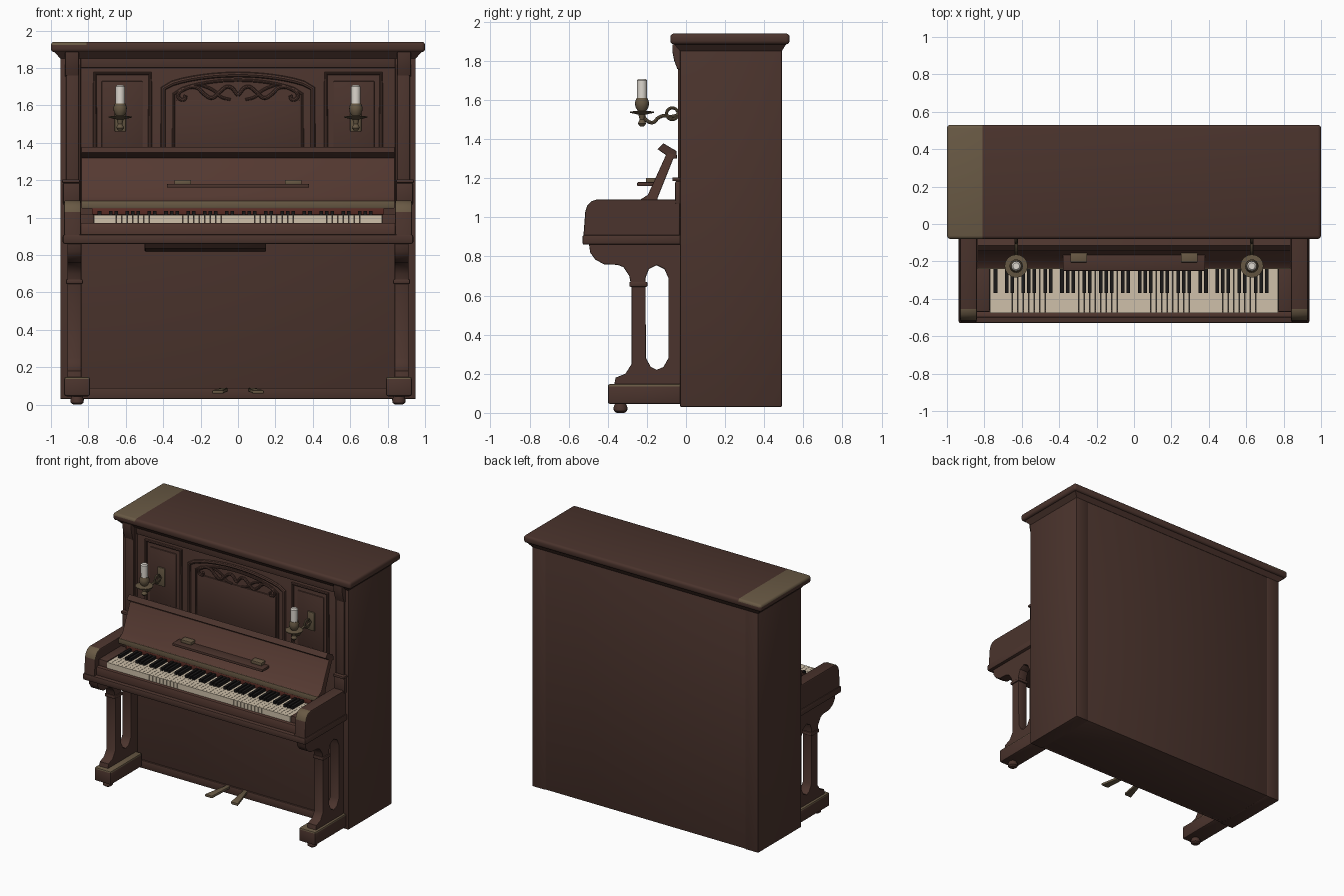
import bpy, bmesh, math
from mathutils import Vector

if "Cube" in bpy.data.objects:
    bpy.data.objects.remove(bpy.data.objects["Cube"])


def mat(name, rgb):
    m = bpy.data.materials.new(name)
    m.diffuse_color = (*rgb, 1)
    m.use_nodes = True
    m.node_tree.nodes["Principled BSDF"].inputs["Base Color"].default_value = m.diffuse_color
    return m


WOOD = mat("dark walnut", (0.070, 0.034, 0.026))
REDWOOD = mat("polished walnut", (0.088, 0.040, 0.030))
WORN = mat("worn wood", (0.140, 0.100, 0.058))
BRASS = mat("aged brass", (0.130, 0.095, 0.055))
IVORY = mat("ivory", (0.62, 0.53, 0.40))
BLACK = mat("ebony", (0.010, 0.009, 0.009))
WAX = mat("candle wax", (0.72, 0.68, 0.62))
FELT = mat("red felt", (0.10, 0.025, 0.018))


def finish(name, bm, *mats):
    me = bpy.data.meshes.new(name)
    bm.normal_update()
    bm.to_mesh(me)
    bm.free()
    for m in mats:
        me.materials.append(m)
    ob = bpy.data.objects.new(name, me)
    bpy.context.collection.objects.link(ob)
    return ob


def box_bm(x0, x1, y0, y1, z0, z1, bevel=0, segs=2, bm=None):
    bm = bm or bmesh.new()
    vs = bmesh.ops.create_cube(bm, size=1)["verts"]
    for v in vs:
        v.co = Vector(((x0 + x1) / 2 + v.co.x * (x1 - x0),
                       (y0 + y1) / 2 + v.co.y * (y1 - y0),
                       (z0 + z1) / 2 + v.co.z * (z1 - z0)))
    if bevel:
        bmesh.ops.bevel(bm, geom=bm.edges[:], offset=bevel, segments=segs,
                        profile=0.5, affect='EDGES')
    return bm


def box(name, x0, x1, y0, y1, z0, z1, m=WOOD, bevel=0.006):
    x0, x1 = min(x0, x1), max(x0, x1)
    return finish(name, box_bm(x0, x1, y0, y1, z0, z1, bevel), m)


def curve_mesh(name, cu, m):
    # turn a curve into a plain mesh object
    tmp = bpy.data.objects.new(name + "_curve", cu)
    bpy.context.collection.objects.link(tmp)
    bpy.context.view_layer.update()
    me = bpy.data.meshes.new_from_object(
        tmp.evaluated_get(bpy.context.evaluated_depsgraph_get()))
    bpy.data.objects.remove(tmp)
    me.name = name
    me.materials.clear()
    me.materials.append(m)
    ob = bpy.data.objects.new(name, me)
    bpy.context.collection.objects.link(ob)
    return ob


def profile(name, loops, x0, x1, m=WOOD, bevel=0.005):
    # side outline (y, z), optional hole loops, extruded along x
    cu = bpy.data.curves.new(name, 'CURVE')
    cu.dimensions = '2D'
    cu.fill_mode = 'BOTH'
    cu.extrude = abs(x1 - x0) / 2 - bevel
    cu.bevel_depth = bevel
    cu.bevel_resolution = 1
    cu.offset = -bevel
    for pts in loops:
        sp = cu.splines.new('POLY')
        sp.points.add(len(pts) - 1)
        for p, (y, z) in zip(sp.points, pts):
            p.co = (y, z, 0, 1)
        sp.use_cyclic_u = True
    ob = curve_mesh(name, cu, m)
    for v in ob.data.vertices:
        y, z, x = v.co
        v.co = (x + (x0 + x1) / 2, y, z)
    return ob


def tube(name, pts, r, m=WOOD, cyclic=False, smooth=False):
    cu = bpy.data.curves.new(name, 'CURVE')
    cu.dimensions = '3D'
    cu.bevel_depth = r
    cu.bevel_resolution = 2
    cu.resolution_u = 6
    cu.use_fill_caps = True
    sp = cu.splines.new('BEZIER' if smooth else 'POLY')
    ps = sp.bezier_points if smooth else sp.points
    ps.add(len(pts) - 1)
    for p, c in zip(ps, pts):
        if smooth:
            p.co = c
            p.handle_left_type = p.handle_right_type = 'AUTO'
        else:
            p.co = (*c, 1)
    sp.use_cyclic_u = cyclic
    return curve_mesh(name, cu, m)


def lathe(name, x, y, prof, m, n=16):
    # turned part from (radius, z) pairs
    bm = bmesh.new()
    rings = [[bm.verts.new((x + r * math.cos(k * math.tau / n), y + r * math.sin(k * math.tau / n), z))
              for k in range(n)] for r, z in prof]
    for a, b in zip(rings, rings[1:]):
        for k in range(n):
            bm.faces.new((a[k], a[(k + 1) % n], b[(k + 1) % n], b[k]))
    bm.faces.new(rings[0][::-1])
    bm.faces.new(rings[-1])
    return finish(name, bm, m)


# cabinet
box("cabinet_body", -0.86, 0.86, -0.008, 0.488, 0.032, 1.885)
for s in (-1, 1):
    box("cabinet_side", s * 0.84, s * 0.95, -0.03, 0.49, 0.03, 1.885)
box("bottom_rail", -0.84, 0.84, -0.02, 0.0, 0.03, 0.09)
box("top_rail", -0.84, 0.84, -0.025, 0.0, 1.80, 1.88)

# lid with a worn left end, over a flared cornice
bm = box_bm(-1, 1, -0.08, 0.53, 1.885, 1.94, 0.018, 3)
bmesh.ops.bisect_plane(bm, geom=bm.verts[:] + bm.edges[:] + bm.faces[:],
                       plane_co=(-0.81, 0, 0), plane_no=(1, 0, 0))
bm.normal_update()
for f in bm.faces:
    if f.calc_center_median().x < -0.81 and f.normal.z > 0.2:
        f.material_index = 1
finish("lid", bm, WOOD, WORN)
bm = box_bm(-0.985, 0.985, -0.065, 0.515, 1.85, 1.89)
for v in bm.verts:
    if v.co.z < 1.87:
        v.co.x *= 0.95 / 0.985
        v.co.y = -0.03 if v.co.y < 0 else 0.49
finish("cornice", bm, WOOD)

# raised panels and mouldings on the upper front
box("centre_panel", -0.33, 0.33, -0.018, 0.0, 1.30, 1.63)
arch = [(-0.4 + 0.05 * i, -0.014, 1.69 + 0.075 * math.sin(math.pi * i / 16) ** 0.6) for i in range(17)]
tube("arched_moulding", [(-0.4, -0.014, 1.30)] + arch + [(0.4, -0.014, 1.30)], 0.014)
inner = [(x * 0.86, y, z - 0.03) for x, y, z in arch]
tube("inner_moulding", [(-0.344, -0.012, 1.30)] + inner + [(0.344, -0.012, 1.30)], 0.008)
for s in (-1, 1):
    tube("carved_scroll", [(s * x, -0.016, z) for x, z in (
        (0, 1.655), (0.05, 1.70), (0.10, 1.67), (0.14, 1.64), (0.18, 1.66), (0.22, 1.695),
        (0.28, 1.69), (0.32, 1.65), (0.29, 1.63), (0.28, 1.655))], 0.010, smooth=True)
    tube("carved_leaf", [(s * x, -0.014, z) for x, z in (
        (0.04, 1.63), (0.09, 1.645), (0.13, 1.68), (0.20, 1.71))], 0.008, smooth=True)
    box("side_panel", s * 0.51, s * 0.73, -0.016, 0.0, 1.32, 1.73)
    tube("side_moulding", [(s * 0.47, -0.012, 1.30), (s * 0.47, -0.012, 1.77),
                           (s * 0.765, -0.012, 1.77), (s * 0.765, -0.012, 1.30)], 0.012)
    # pilaster with capital and base
    box("pilaster", s * 0.85, s * 0.92, -0.042, -0.02, 1.05, 1.80)
    profile("pilaster_capital", [[(-0.02, 1.885), (-0.07, 1.885), (-0.07, 1.85), (-0.06, 1.80),
                                  (-0.045, 1.76), (-0.02, 1.75)]], s * 0.85, s * 0.925)
    box("pilaster_base", s * 0.845, s * 0.94, -0.07, -0.02, 1.185, 1.205)
    box("pilaster_plinth", s * 0.845, s * 0.935, -0.055, -0.02, 1.07, 1.185)

# arms, legs, feet and castors
for s in (-1, 1):
    arm = profile("arm", [[(-0.03, 0.90), (-0.525, 0.90), (-0.515, 1.03), (-0.505, 1.06),
                           (-0.485, 1.082), (-0.455, 1.092), (-0.03, 1.092)]],
                  s * 0.84, s * 0.93, bevel=0.008)
    arm.data.materials.append(WORN)
    for p in arm.data.polygons:
        if p.center.y < -0.46 and p.center.z > 1.035 and abs(p.normal.x) < 0.5:
            p.material_index = 1
    profile("leg", [
        [(-0.03, 0.13), (-0.37, 0.13), (-0.36, 0.18), (-0.31, 0.20), (-0.278, 0.25), (-0.278, 0.64),
         (-0.29, 0.70), (-0.32, 0.745), (-0.35, 0.757), (-0.42, 0.76), (-0.465, 0.785), (-0.49, 0.82),
         (-0.497, 0.87), (-0.03, 0.87)],
        [(-0.205, 0.28), (-0.18, 0.235), (-0.15, 0.22), (-0.115, 0.235), (-0.09, 0.28), (-0.09, 0.69),
         (-0.11, 0.735), (-0.15, 0.755), (-0.19, 0.735), (-0.207, 0.69)]],
        s * 0.837, s * 0.912)
    box("leg_collar", s * 0.83, s * 0.92, -0.29, -0.197, 0.645, 0.67)
    foot = finish("foot", box_bm(min(s * 0.79, s * 0.93), max(s * 0.79, s * 0.93),
                                 -0.40, -0.02, 0.045, 0.148, 0.012), WOOD, WORN)
    for p in foot.data.polygons:
        if p.normal.z > 0.2 or (p.normal.y < -0.2 and p.center.z > 0.13):
            p.material_index = 1
    lathe("castor", s * 0.86, -0.335, [(0.02, 0), (0.034, 0.01), (0.036, 0.028), (0.026, 0.05)], WOOD)
    box("cheek_block", s * 0.772, s * 0.845, -0.47, -0.20, 0.90, 1.02)

# keybed, key slip and under rail
box("keybed", -0.937, 0.937, -0.53, -0.02, 0.86, 0.91, bevel=0.01)
box("key_slip", -0.85, 0.85, -0.50, -0.465, 0.90, 0.972, REDWOOD)
profile("under_rail", [[(-0.02, 0.865), (-0.40, 0.865), (-0.37, 0.835), (-0.02, 0.82)]], -0.50, 0.15)
box("key_base", -0.78, 0.78, -0.46, -0.10, 0.90, 0.975, BLACK, 0)

# keys
n = 52
w = 1.54 / n
white, black = bmesh.new(), bmesh.new()
for i in range(n):
    x = -0.77 + i * w
    box_bm(x + 0.0008, x + w - 0.0008, -0.475, -0.20, 0.972, 1.015, bm=white)
    if i % 7 not in (1, 4) and i < n - 1:
        box_bm(x + w - 0.0095, x + w + 0.0095, -0.37, -0.20, 1.0, 1.036, bm=black)
finish("white_keys", white, IVORY)
finish("black_keys", black, BLACK)
box("felt_strip", -0.78, 0.78, -0.235, -0.20, 1.015, 1.05, FELT, 0.002)

# fallboard with lip, worn lower strip and music ledge
profile("fallboard", [[(-0.235, 1.05), (-0.235, 1.09), (-0.195, 1.115), (-0.095, 1.335),
                       (-0.055, 1.325), (-0.145, 1.10), (-0.145, 1.05)]], -0.838, 0.838, REDWOOD)
profile("fallboard_lip", [[(-0.145, 1.348), (-0.115, 1.378), (-0.05, 1.34), (-0.045, 1.30),
                           (-0.075, 1.30)]], -0.838, 0.838)
box("worn_strip", -0.837, 0.837, -0.24, -0.232, 1.052, 1.09, WORN, 0.002)
box("music_ledge", -0.38, 0.38, -0.25, -0.155, 1.16, 1.18, WOOD, 0.005)
for s in (-1, 1):
    box("ledge_clip", s * 0.25, s * 0.34, -0.205, -0.15, 1.178, 1.202, WORN, 0.004)

# candle sconces
for s in (-1, 1):
    x, y = s * 0.63, -0.225
    lathe("candle", x, y, [(0.025, 1.60), (0.026, 1.70), (0.018, 1.708)], WAX)
    lathe("candle_cup", x, y, [(0.01, 1.465), (0.022, 1.48), (0.012, 1.50), (0.018, 1.525), (0.062, 1.535),
                               (0.062, 1.541), (0.022, 1.545), (0.034, 1.565), (0.036, 1.59),
                               (0.028, 1.61)], BRASS)
    tube("sconce_arm", [(x, a, b) for a, b in ((y, 1.53), (-0.20, 1.495), (-0.17, 1.485), (-0.14, 1.51),
                                               (-0.11, 1.52), (-0.08, 1.515), (-0.02, 1.53))],
         0.009, BRASS, smooth=True)
    tube("sconce_ring", [(x, -0.07 + 0.03 * math.cos(k * math.tau / 14), 1.53 + 0.03 * math.sin(k * math.tau / 14))
                         for k in range(14)], 0.008, BRASS, cyclic=True)
    box("sconce_plate", x - 0.03, x + 0.03, -0.028, -0.012, 1.46, 1.60, BRASS, 0.006)
    # pedals
    bm = box_bm(-0.022, 0.022, -0.20, 0.0, 0.07, 0.09, 0.006)
    for v in bm.verts:
        t = -v.co.y / 0.2
        v.co.x = v.co.x * (0.7 + 0.7 * t) + s * (0.07 + 0.04 * t * t)
        v.co.z -= 0.012 * t * t
    finish("pedal", bm, BRASS)

# smooth rounded parts while keeping edges sharp
bpy.ops.object.select_all(action='SELECT')
bpy.context.view_layer.objects.active = bpy.context.selected_objects[0]
bpy.ops.object.shade_smooth_by_angle(angle=math.radians(35))
